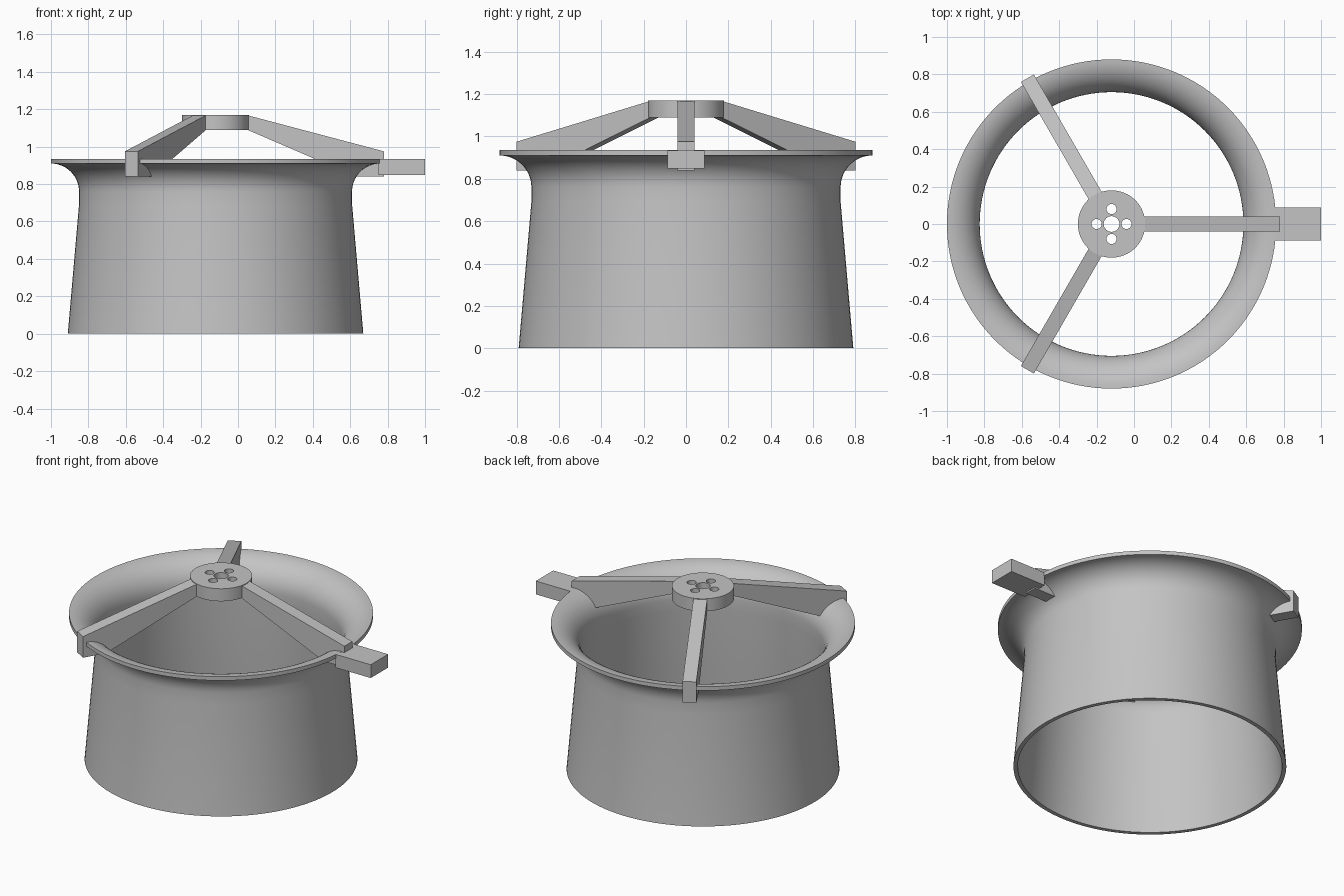
import bpy, bmesh, math
from mathutils import Matrix, Vector

if "Cube" in bpy.data.objects:
    bpy.data.objects.remove(bpy.data.objects["Cube"])

AXIS = Vector((-0.12, 0, 0))   # centre line of the duct

grey = bpy.data.materials.new("plain grey")
grey.use_nodes = True
grey.diffuse_color = (0.55, 0.55, 0.55, 1)
grey.node_tree.nodes["Principled BSDF"].inputs["Base Color"].default_value = grey.diffuse_color


def finish(obj, smooth=False):
    obj.data.materials.append(grey)
    if smooth:
        bpy.ops.object.select_all(action="DESELECT")
        obj.select_set(True)
        bpy.context.view_layer.objects.active = obj
        bpy.ops.object.shade_smooth_by_angle(angle=math.radians(30))
    return obj


def mesh_object(name, bm, smooth=False):
    bmesh.ops.recalc_face_normals(bm, faces=bm.faces)
    mesh = bpy.data.meshes.new(name)
    bm.to_mesh(mesh)
    bm.free()
    obj = bpy.data.objects.new(name, mesh)
    bpy.context.collection.objects.link(obj)
    return finish(obj, smooth)


def circle(radius, steps, cx=0, cy=0):
    return [(cx + radius * math.cos(math.tau * i / steps),
             cy + radius * math.sin(math.tau * i / steps)) for i in range(steps)]


# Flared duct: closed wall profile spun round the axis
def flare(radius, steps=14):
    return [(0.88 - radius * math.cos(a), 0.76 + radius * math.sin(a))
            for a in (math.pi / 2 * i / steps for i in range(steps + 1))]


wall = ([(0.79, 0), (0.73, 0.69)] + flare(0.15)
        + flare(0.175)[::-1] + [(0.705, 0.69), (0.765, 0)])
bm = bmesh.new()
verts = [bm.verts.new((r, 0, z)) for r, z in wall]
edges = [bm.edges.new((v, verts[i - 1])) for i, v in enumerate(verts)]
bmesh.ops.spin(bm, geom=verts + edges, cent=(0, 0, 0), axis=(0, 0, 1),
               angle=math.tau, steps=128, use_merge=True)
bmesh.ops.remove_doubles(bm, verts=bm.verts, dist=0.0001)
bmesh.ops.translate(bm, verts=bm.verts, vec=AXIS)
mesh_object("flared_duct", bm, smooth=True)

# Hub: disc with a centre hole and four bolt holes
curve = bpy.data.curves.new("hub", "CURVE")
curve.dimensions = "2D"
curve.fill_mode = "BOTH"
curve.extrude = 0.04
outlines = [circle(0.18, 64), circle(0.042, 32)]
for cx, cy in circle(0.08, 4):
    outlines.append(circle(0.027, 24, cx, cy))
for points in outlines:
    spline = curve.splines.new("POLY")
    spline.points.add(len(points) - 1)
    for p, (x, y) in zip(spline.points, points):
        p.co = (x, y, 0, 1)
    spline.use_cyclic_u = True
hub = bpy.data.objects.new("hub", curve)
hub.location = AXIS + Vector((0, 0, 1.13))
bpy.context.collection.objects.link(hub)
bpy.ops.object.select_all(action="DESELECT")
hub.select_set(True)
bpy.context.view_layer.objects.active = hub
bpy.ops.object.convert(target="MESH")
hub = bpy.context.view_layer.objects.active
hub.data.materials.clear()
finish(hub, smooth=True)

# Three support arms hooked over the rim
arm = [(0.15, 1.09), (0.17, 1.09), (0.75, 0.84), (0.90, 0.84),
       (0.90, 0.975), (0.17, 1.168), (0.15, 1.168)]
for i, name in enumerate(("left_arm", "back_arm", "front_arm")):
    bm = bmesh.new()
    side = bm.faces.new([bm.verts.new((r, -0.04, z)) for r, z in arm])
    ext = bmesh.ops.extrude_face_region(bm, geom=[side])
    bmesh.ops.translate(bm, vec=(0, 0.08, 0),
                        verts=[g for g in ext["geom"] if isinstance(g, bmesh.types.BMVert)])
    bmesh.ops.transform(bm, verts=bm.verts,
                        matrix=Matrix.Translation(AXIS) @ Matrix.Rotation(math.tau * i / 3, 4, "Z"))
    mesh_object(name, bm)

# Mounting tab on the side of the rim
bm = bmesh.new()
bmesh.ops.create_cube(bm, size=1)
bmesh.ops.scale(bm, vec=(0.25, 0.176, 0.085), verts=bm.verts)
bmesh.ops.translate(bm, vec=(0.875, 0, 0.8915), verts=bm.verts)
mesh_object("mounting_tab", bm)
